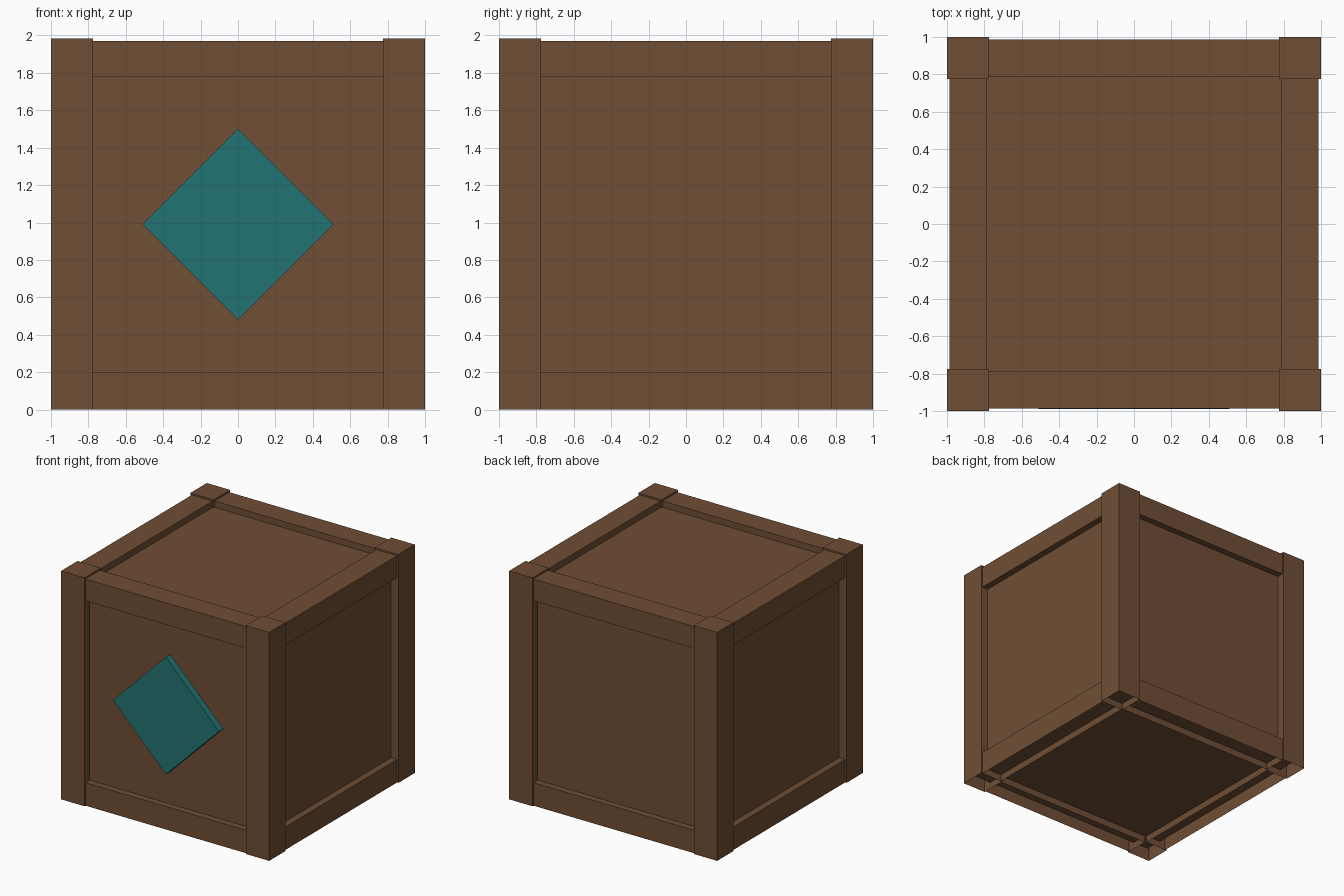
import bpy, bmesh, math
from mathutils import Matrix, Vector

if "Cube" in bpy.data.objects:
    bpy.data.objects.remove(bpy.data.objects["Cube"])


def material(name, rgb):
    m = bpy.data.materials.new(name)
    m.diffuse_color = (*rgb, 1.0)
    m.use_nodes = True
    m.node_tree.nodes["Principled BSDF"].inputs["Base Color"].default_value = m.diffuse_color
    return m


brown = material("brown wood", (0.160, 0.077, 0.035))
teal = material("teal paint", (0.016, 0.170, 0.168))


def box(name, lo, hi, mat, open_bottom=False, turn=None):
    """Box between two corners, optionally without its bottom face, then rotated."""
    lo, hi = Vector(lo), Vector(hi)
    bm = bmesh.new()
    bmesh.ops.create_cube(bm, size=1)
    for v in bm.verts:
        v.co = Vector([c * s + m for c, s, m in zip(v.co, hi - lo, (lo + hi) / 2)])
    if open_bottom:
        bm.normal_update()
        down = [f for f in bm.faces if f.normal.z < -0.9]
        bmesh.ops.delete(bm, geom=down, context='FACES_ONLY')
    if turn:
        bm.transform(turn)
    me = bpy.data.meshes.new(name)
    bm.to_mesh(me)
    bm.free()
    me.materials.append(mat)
    ob = bpy.data.objects.new(name, me)
    bpy.context.collection.objects.link(ob)
    return ob


POST = 0.775     # inner side of the posts
TOP = 1.985

# recessed panels: one inner box
box("panel_box", (-0.93, -0.93, 0.06), (0.93, 0.93, 1.915), brown)

# four corner posts and the rails of each side, hollow underneath
for i in range(4):
    spin = Matrix.Rotation(math.radians(90 * i), 4, 'Z')
    box(f"corner_post_{i}", (POST, -1, 0), (1, -POST, TOP), brown, True, spin)
    box(f"bottom_rail_{i}", (-POST, -0.987, 0), (POST, -0.787, 0.2), brown, True, spin)
    box(f"top_rail_{i}", (-POST, -0.987, 1.78), (POST, -0.787, 1.97), brown, False, spin)

# diamond plate on the front
h = 0.51 / math.sqrt(2)
tilt = Matrix.Translation((0, 0, 0.99)) @ Matrix.Rotation(math.radians(45), 4, 'Y')
box("diamond_plate", (-h, -0.99, -h), (h, -0.92, h), teal, False, tilt)
